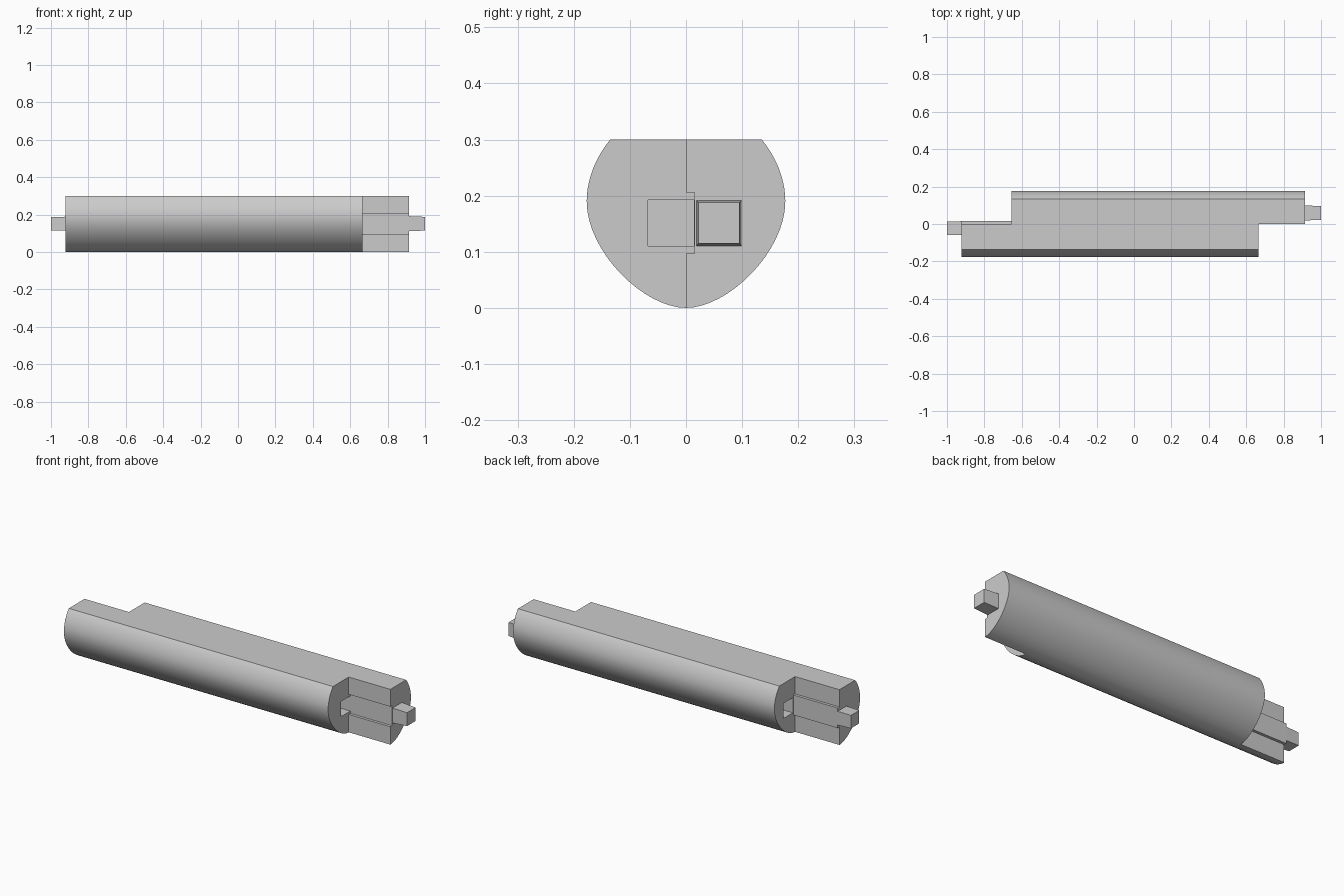
import bpy, bmesh, math
from mathutils import Vector, Matrix

cube = bpy.data.objects.get("Cube")
if cube:
    bpy.data.objects.remove(cube, do_unlink=True)

grey = bpy.data.materials.new("plain grey")
grey.use_nodes = True
grey.diffuse_color = (0.6, 0.6, 0.6, 1)
grey.node_tree.nodes["Principled BSDF"].inputs["Base Color"].default_value = (0.6, 0.6, 0.6, 1)

TOP, STEP = 0.30, 0.015          # flat top height, tongue depth
KEY_LOW, KEY_HIGH = 0.097, 0.206  # tongue and groove height range
PEG_Z, HOLE = 0.151, 0.082


def bezier(a, b, c, d, n=16):
    a, b, c, d = map(Vector, (a, b, c, d))
    for i in range(n):
        t = i / n
        yield a*(1-t)**3 + 3*b*t*(1-t)**2 + 3*c*t*t*(1-t) + d*t**3


def make(name, bm):
    bmesh.ops.recalc_face_normals(bm, faces=bm.faces)
    mesh = bpy.data.meshes.new(name)
    bm.to_mesh(mesh)
    bm.free()
    mesh.materials.append(grey)
    ob = bpy.data.objects.new(name, mesh)
    bpy.context.collection.objects.link(ob)
    return ob


def block(name, x0, x1, y, size0, size1):
    """Square bar along x whose end cross-sections may differ."""
    bm = bmesh.new()
    bmesh.ops.create_cube(bm, size=1)
    for v in bm.verts:
        size = size1 if v.co.x > 0 else size0
        v.co = ((x1 if v.co.x > 0 else x0), y + v.co.y*size, PEG_Z + v.co.z*size)
    return make(name, bm)


def half(name, side, x0, x1, hole_x, hole_y):
    """Half shaft on one side of y = 0, with key step and a square socket."""
    outline = list(bezier((0, 0), (0.075, 0), (0.177, 0.10), (0.177, 0.19)))
    outline += list(bezier((0.177, 0.19), (0.177, 0.23), (0.16, 0.27), (0.135, TOP), 10))
    pts = [(side*p.x, p.y) for p in outline]
    pts += [(side*0.135, TOP), (0, TOP), (0, KEY_HIGH), (STEP, KEY_HIGH), (STEP, KEY_LOW), (0, KEY_LOW)]
    bm = bmesh.new()
    face = bm.faces.new([bm.verts.new((x0, y, z)) for y, z in pts])
    ext = bmesh.ops.extrude_face_region(bm, geom=[face], use_keep_orig=True)
    moved = [g for g in ext["geom"] if isinstance(g, bmesh.types.BMVert)]
    bmesh.ops.translate(bm, verts=moved, vec=(x1 - x0, 0, 0))
    ob = make(name, bm)

    cutter = block(name + "_socket_cutter", hole_x - 0.09, hole_x + 0.09, hole_y, HOLE, HOLE)
    cutter.hide_render = True
    cutter.hide_viewport = True
    cut = ob.modifiers.new("socket", "BOOLEAN")
    cut.operation = "DIFFERENCE"
    cut.solver = "EXACT"
    cut.object = cutter
    bpy.context.view_layer.update()
    # Bake the socket so the helper can go
    deps = bpy.context.evaluated_depsgraph_get()
    baked = bpy.data.meshes.new_from_object(ob.evaluated_get(deps))
    ob.modifiers.clear()
    ob.data = baked
    bpy.data.objects.remove(cutter, do_unlink=True)

    bpy.ops.object.select_all(action="DESELECT")
    ob.select_set(True)
    bpy.context.view_layer.objects.active = ob
    bpy.ops.object.shade_smooth_by_angle(angle=math.radians(30))


# Shaft halves, offset lengthwise from each other
half("front_half", -1, -0.922, 0.665, 0.665, -0.027)
half("back_half", 1, -0.655, 0.915, -0.655, 0.059)

# Tapered pegs on the protruding ends
block("left_peg", 0.91, 1.0, 0.059, 0.081, 0.073)
block("right_peg", -1.0, -0.917, -0.0225, 0.071, 0.075)
